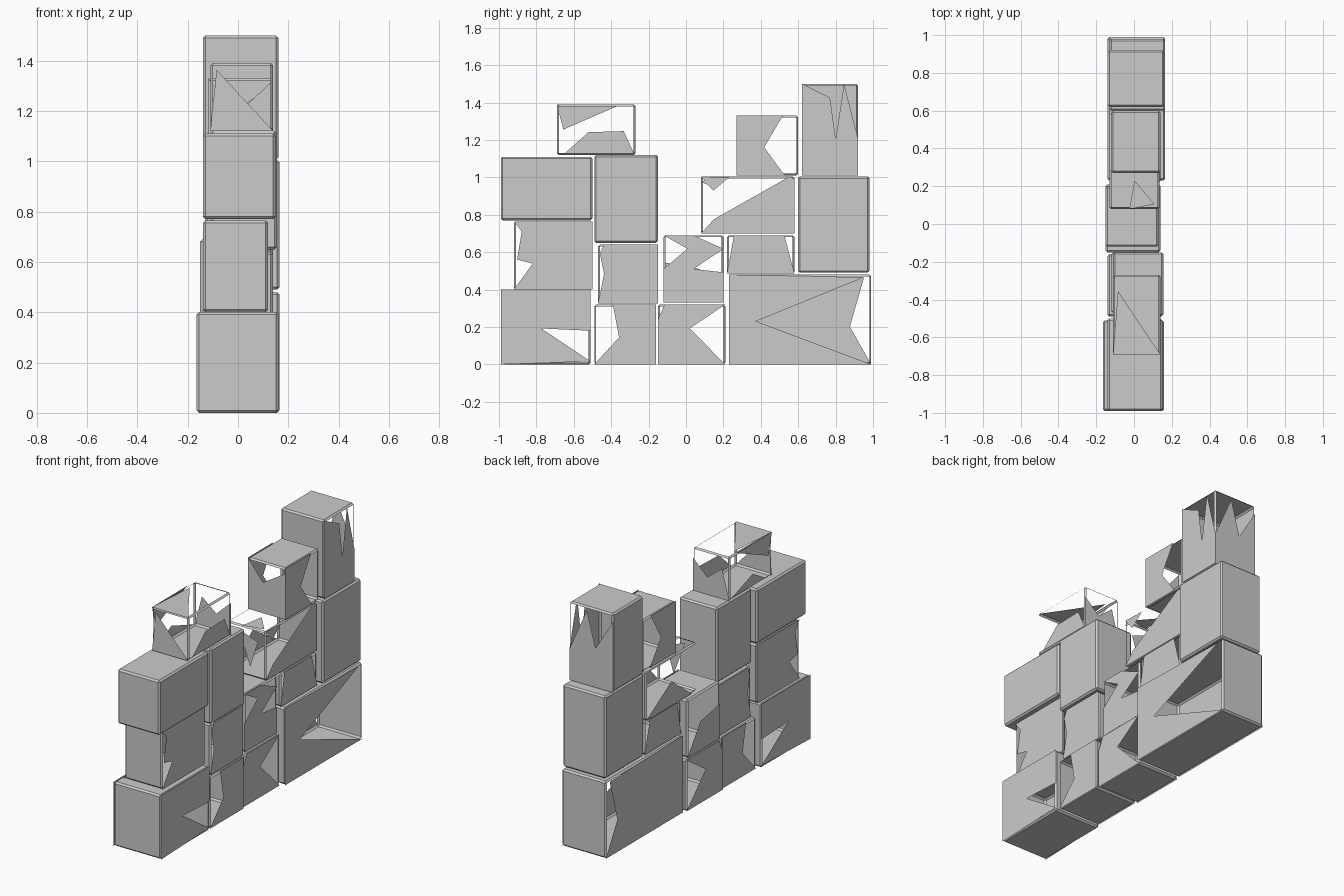
import bpy, bmesh
from mathutils import Vector

if "Cube" in bpy.data.objects:
    bpy.data.objects.remove(bpy.data.objects["Cube"])

BEVEL = 0.01


def patch(bm, lo, hi, axis, side, poly):
    """Flat broken piece lying in one side of a box; poly is in 0..1 across that side."""
    a, b = [i for i in range(3) if i != axis]
    verts = []
    for u, v in poly:
        p = Vector((0, 0, 0))
        p[axis] = hi[axis] if side > 0 else lo[axis]
        p[a] = lo[a] + u * (hi[a] - lo[a])
        p[b] = lo[b] + v * (hi[b] - lo[b])
        verts.append(bm.verts.new(p))
    f = bm.faces.new(verts)
    f.normal_update()
    if f.normal[axis] * side < 0:
        f.normal_flip()
    bmesh.ops.triangulate(bm, faces=[f])


def block(name, x, y, z, broken=None):
    """Chipped stone; broken maps a side such as '+x' to the polygons left of it."""
    lo, hi = Vector((x[0], y[0], z[0])), Vector((x[1], y[1], z[1]))
    bm = bmesh.new()
    bmesh.ops.create_cube(bm, size=1)
    for v in bm.verts:
        v.co = Vector([(lo[i] + hi[i]) / 2 + v.co[i] * (hi[i] - lo[i]) for i in range(3)])
    bmesh.ops.bevel(bm, geom=bm.edges[:], offset=BEVEL, segments=1, affect='EDGES')
    bm.normal_update()
    for key, polys in (broken or {}).items():
        axis, side = 'xyz'.index(key[1]), 1 if key[0] == '+' else -1
        gone = [f for f in bm.faces if f.normal[axis] * side > 0.99]
        bmesh.ops.delete(bm, geom=gone, context='FACES_ONLY')
        for poly in polys:
            patch(bm, lo, hi, axis, side, poly)
    me = bpy.data.meshes.new(name)
    bm.to_mesh(me)
    bm.free()
    ob = bpy.data.objects.new(name, me)
    bpy.context.collection.objects.link(ob)
    return ob


def both(poly):
    return {'+x': [poly], '-x': [poly]}


# bottom course
block("base_stone_front", (-0.165, 0.16), (-0.99, -0.51), (0, 0.4),
      both([(0, 0), (0, 1), (1, 1), (1, .45), (.45, .48), (1, .04)]))
block("base_stone_mid_front", (-0.14, 0.15), (-0.49, -0.16), (0, 0.32),
      both([(0, 0), (.4, .45), (.3, 1), (1, 1), (1, 0)]))
block("base_stone_mid_back", (-0.15, 0.14), (-0.15, 0.21), (0, 0.32),
      both([(0, 0), (0, .75), (.1, 1), (1, 1), (.47, .6), (1, 0)]))
block("base_stone_back", (-0.14, 0.165), (0.23, 0.99), (0, 0.48),
      {'+x': [[(0, 0), (0, 1), (.95, .97), (.19, .48), (1, 0)]],
       '-x': [[(0, 0), (0, 1), (.95, .97), (.85, .42), (1, 0)]]})

# second course
block("second_stone_front", (-0.14, 0.12), (-0.92, -0.50), (0.4, 0.765),
      both([(0, 0), (.24, .38), (.04, .44), (.1, .85), (0, 1), (1, 1), (1, 0)]))
block("second_stone_mid_front", (-0.12, 0.14), (-0.47, -0.15), (0.325, 0.64),
      both([(0, 0), (.1, .5), (.03, .85), (.1, 1), (1, 1), (1, 0)]))
block("second_stone_mid_back", (-0.15, 0.13), (-0.12, 0.20), (0.33, 0.69),
      {'+x': [[(0, 0), (0, .5), (.4, .8), (.0, 1), (.5, 1), (1, .8), (.5, .5), (1, .45), (1, 0)]],
       '-x': [[(0, 0), (0, .6), (.6, .5), (1, 0)]]})
block("second_stone_small", (-0.12, 0.14), (0.22, 0.58), (0.485, 0.69),
      both([(0, 0), (.1, 1), (.85, 1), (1, 0)]))
block("second_stone_back", (-0.13, 0.165), (0.60, 0.98), (0.49, 1.005))

# third course
block("third_stone_front", (-0.14, 0.15), (-0.99, -0.50), (0.77, 1.11))
block("third_stone_mid", (-0.11, 0.155), (-0.49, -0.15), (0.65, 1.12))
block("third_stone_back", (-0.13, 0.135), (0.08, 0.58), (0.70, 1.005),
      {'+x': [[(0, 0), (.14, .25), (.95, 1), (1, .95), (1, 0)],
              [(0, .9), (.16, .8), (.1, .97)], [(.0, 1), (.3, .98), (.13, .75)]],
       '-x': [[(.1, 0), (.5, .5), (1, 0)]],
       '-y': [[(.3, .9), (.8, .75), (.6, .2)]],
       '+z': [[(0, .4), (1, .4), (1, 1), (0, 1)], [(.4, 0), (.9, .05), (.5, .3)]]})

# broken cap stone
block("cap_stone_broken", (-0.11, 0.14), (-0.69, -0.27), (1.12, 1.39),
      {'+x': [[(.1, .03), (.4, .45), (.85, .47), (.98, .03)]],
       '-x': [[(0, 1), (.82, 1), (.08, .5)], [(.15, .03), (.45, .3), (.95, .03)]],
       '-y': [[(0, 0), (.1, .9), (.45, .55), (1, 0)]],
       '+y': [[(0, 0), (.2, .7), (.6, .4), (1, .75), (1, 0)]],
       '+z': [[(0, 0), (1, 0), (.6, .35), (.1, .8)]]})

# top stones
block("top_stone_low", (-0.12, 0.14), (0.27, 0.60), (1.01, 1.33),
      {**both([(0, 0), (0, 1), (.75, 1), (.45, .47), (.78, 0)]),
       '-y': [[(0, 0), (0, 1), (.4, .6), (1, .9), (1, 0)]]})
block("top_stone_high", (-0.14, 0.16), (0.62, 0.92), (1.01, 1.5),
      {'+x': [[(0, 0), (0, 1), (.5, .85), (.6, .4), (.75, 1), (1, .4), (1, 0)]],
       '+y': [[(0, 0), (0, .9), (.4, .5), (.6, .95), (1, .4), (1, 0)]]})
